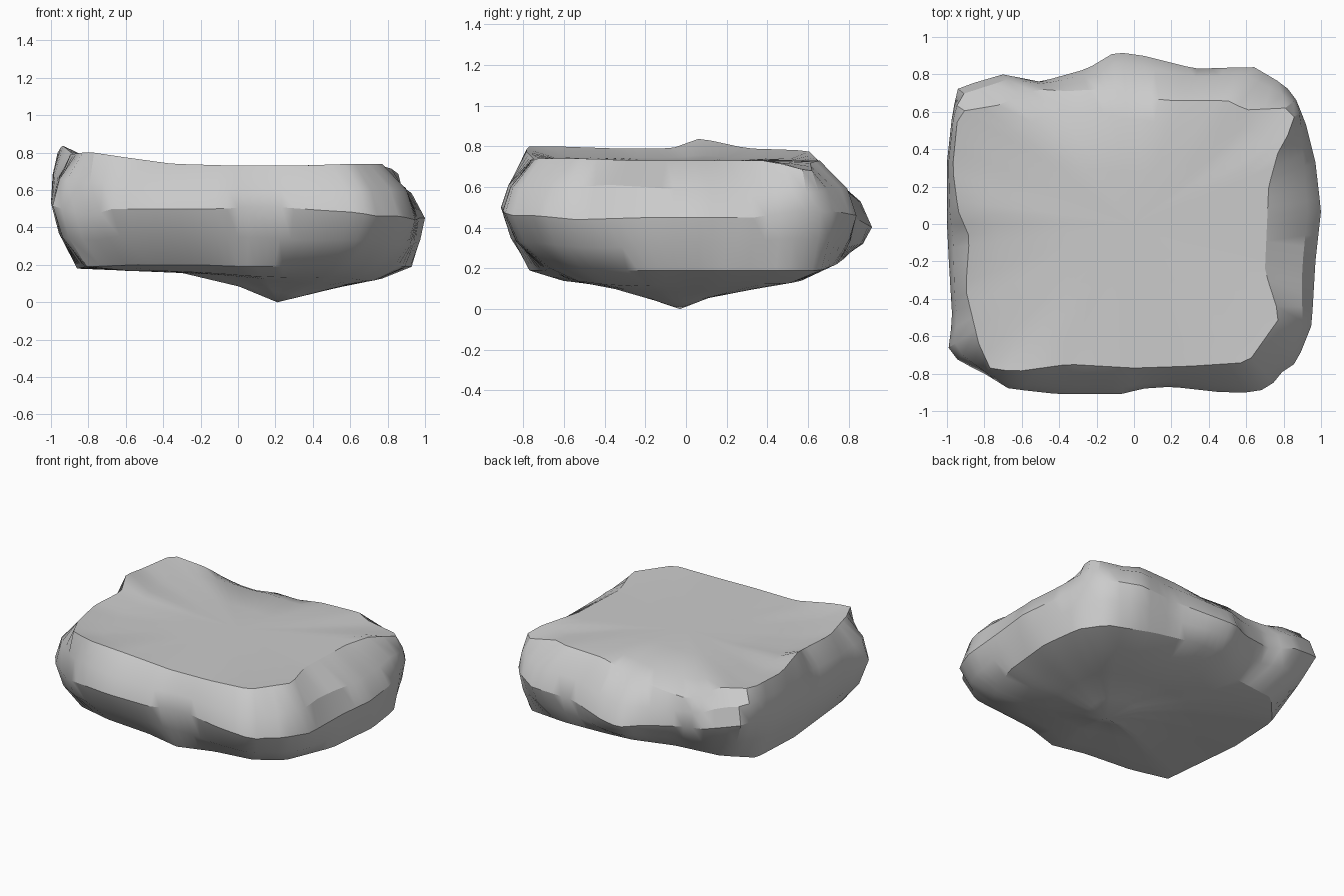
import bpy, bmesh, math, random
from mathutils import Vector

if "Cube" in bpy.data.objects:
    bpy.data.objects.remove(bpy.data.objects["Cube"])

random.seed(4)
N = 96  # points around each ring

# Outlines (x, y, z) running anticlockwise from the front left corner
plateau = [(-.83, -.64, .80), (-.77, -.77, .80), (-.64, -.79, .78), (-.35, -.75, .74),
           (0, -.77, .73), (.3, -.76, .73), (.61, -.74, .74), (.78, -.5, .74), (.7, -.25, .73),
           (.72, .2, .73), (.78, .42, .73), (.88, .55, .69), (.81, .62, .68), (.6, .61, .72),
           (.5, .66, .73), (.2, .66, .72), (0, .68, .68), (-.2, .72, .66), (-.36, .71, .64),
           (-.5, .72, .64), (-.6, .70, .67), (-.7, .64, .74), (-.94, .60, .78), (-.97, .3, .79),
           (-.94, .07, .84), (-.88, -.07, .79), (-.90, -.35, .79)]
waist = [(-1, -.65, .52), (-.94, -.73, .5), (-.8, -.8, .46), (-.67, -.88, .5), (-.4, -.91, .5),
         (-.07, -.91, .5), (.05, -.88, .51), (.2, -.87, .51), (.47, -.9, .49), (.65, -.9, .48),
         (.73, -.87, .46), (.78, -.8, .46), (.87, -.74, .46), (.95, -.54, .44), (.97, -.2, .45),
         (1, .07, .45), (.97, .33, .45), (.92, .53, .48), (.87, .66, .48), (.81, .74, .48),
         (.64, .84, .46), (.33, .83, .45), (.05, .9, .41), (-.1, .92, .4), (-.25, .83, .42),
         (-.5, .76, .45), (-.7, .8, .5), (-.94, .73, .56), (-.97, .6, .56), (-1, .33, .53),
         (-1, 0, .53), (-.99, -.2, .52), (-.97, -.53, .52)]
rim = [(-.81, -.62, .19), (-.55, -.70, .2), (-.2, -.73, .2), (.05, -.77, .19), (.3, -.69, .19),
       (.58, -.67, .2), (.75, -.54, .19), (.89, -.2, .19), (.93, .2, .19), (.89, .5, .19),
       (.78, .66, .19), (.45, .74, .22), (.1, .78, .25), (-.1, .76, .25), (-.35, .62, .22),
       (-.68, .58, .22), (-.84, .40, .18), (-.86, 0, .18)]


def ring(outline):
    """Resample a closed outline where evenly spaced rays cross it."""
    pts = [Vector(p) for p in outline]
    out = []
    for i in range(N):
        a = 2 * math.pi * i / N
        d = Vector((math.cos(a), math.sin(a), 0))
        best = None
        for p, q in zip(pts, pts[1:] + pts[:1]):
            sp, sq = d.x * p.y - d.y * p.x, d.x * q.y - d.y * q.x
            if (sp <= 0 < sq) or (sq <= 0 < sp):
                hit = p.lerp(q, sp / (sp - sq))
                if hit.x * d.x + hit.y * d.y > 0:
                    best = hit
        out.append(best)
    return out


def blend(a, b, txy, tz, amp):
    """Ring between two others, with slow chipped waviness in height."""
    knots = [random.uniform(-amp, amp) for _ in range(N // 6)]
    out = []
    for i, (p, q) in enumerate(zip(a, b)):
        k, f = divmod(i, 6)
        w = knots[k] * (1 - f / 6) + knots[(k + 1) % len(knots)] * f / 6
        v = p.lerp(q, txy)
        v.z = p.z + (q.z - p.z) * tz + w
        out.append(v)
    return out


top, mid, low = ring(plateau), ring(waist), ring(rim)
apex = Vector((.21, -.03, 0))

# Gently dished top
dish = [Vector((p.x * .82, p.y * .82, .73 + (p.z - .73) * .25)) for p in top]
inner = [Vector((p.x * .4, p.y * .4, .73)) for p in top]
# Shoulder above the waist and undercut below it
shoulder = blend(top, mid, .75, .48, .02)
undercut = blend(mid, low, .3, .5, .02)
# Blunt keel underneath, steeper towards the back near its tip
keel, nub = [], []
for i, p in enumerate(low):
    c, s = math.cos(2 * math.pi * i / N), math.sin(2 * math.pi * i / N)
    keel.append(apex.lerp(p, .5))
    keel[-1].z = .125 - .04 * c
    nub.append(apex.lerp(p, .2))
    nub[-1].z = .062 - .028 * c + .02 * max(0, s)
belly = blend(keel, low, .55, .32, .008)

bm = bmesh.new()
rings = [[bm.verts.new(p) for p in r]
         for r in (inner, dish, top, shoulder, mid, undercut, low, belly, keel, nub)]
for upper, lower in zip(rings, rings[1:]):
    for i in range(N):
        j = (i + 1) % N
        bm.faces.new((upper[i], lower[i], lower[j], upper[j]))
centre, tip = bm.verts.new((0, 0, .73)), bm.verts.new(apex)
for i in range(N):
    j = (i + 1) % N
    bm.faces.new((centre, rings[0][i], rings[0][j]))
    bm.faces.new((tip, rings[-1][j], rings[-1][i]))
bmesh.ops.recalc_face_normals(bm, faces=bm.faces)

mesh = bpy.data.meshes.new("rock_slab")
bm.to_mesh(mesh)
bm.free()
rock = bpy.data.objects.new("rock_slab", mesh)
bpy.context.collection.objects.link(rock)
bpy.context.view_layer.objects.active = rock
rock.select_set(True)
bpy.ops.object.shade_smooth_by_angle(angle=math.radians(30))
